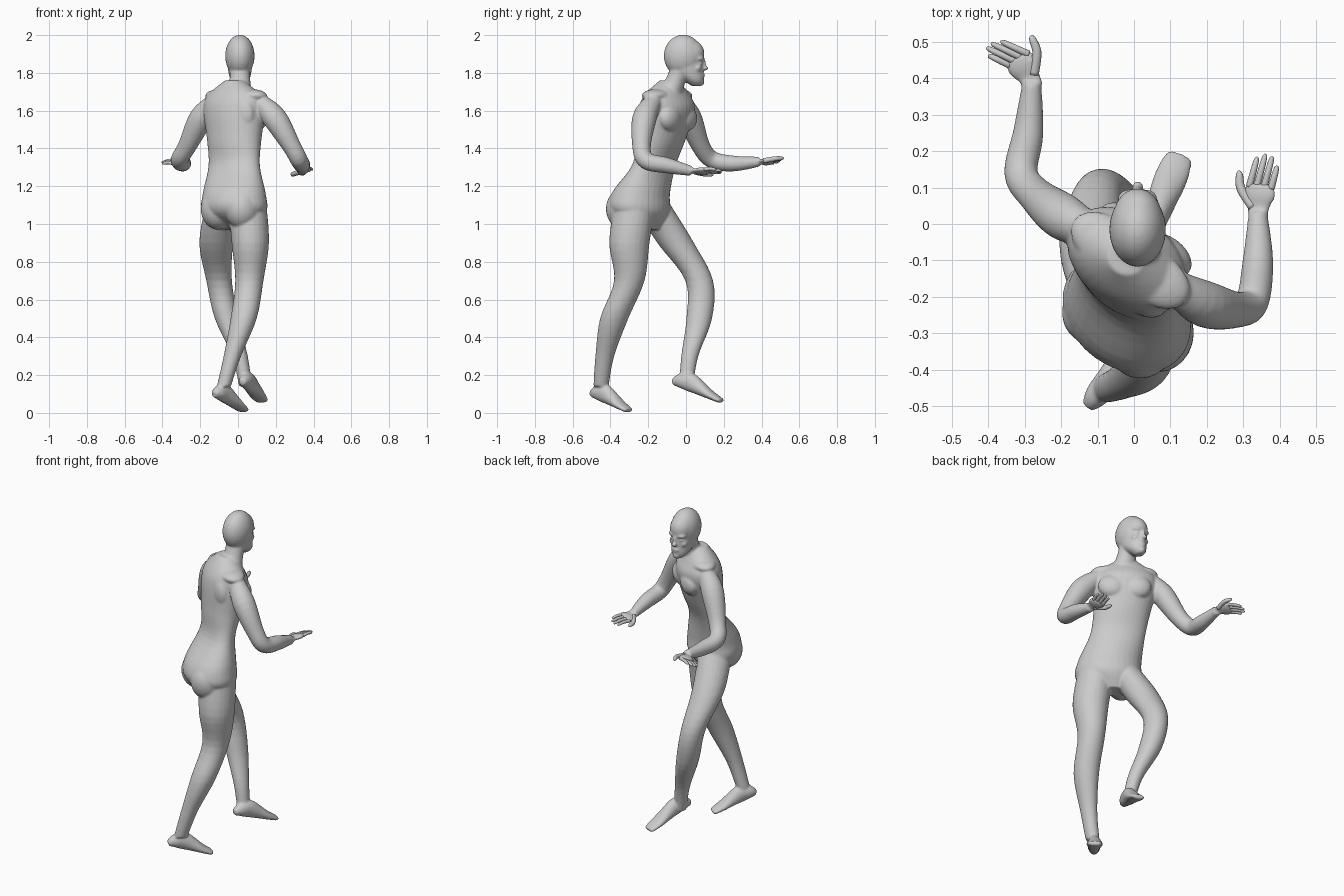
import bpy, bmesh, math
from mathutils import Vector, Matrix

cube = bpy.data.objects.get("Cube")
if cube:
    bpy.data.objects.remove(cube)

UP = Vector((0, 0, 1))
RIGHT = Vector((1, 0, 0))

grey = bpy.data.materials.new("plain_grey")
grey.use_nodes = True
grey.diffuse_color = (0.6, 0.6, 0.6, 1)
grey.node_tree.nodes["Principled BSDF"].inputs["Base Color"].default_value = grey.diffuse_color

# Everything added here is fused into one continuous skin at the end
skin = bmesh.new()


def spline(stations, steps=5):
    """Smooth curve through every station, radii included."""
    rows = [Vector(station) for station in stations]
    rows = [rows[0]] + rows + [rows[-1]]
    curve = []
    for before, start, end, after in zip(rows, rows[1:], rows[2:], rows[3:]):
        leave, arrive = (end - before) / 2, (after - start) / 2
        for k in range(steps):
            t = k / steps
            ease = t * t * (3 - 2 * t)
            curve.append(start.lerp(end, ease) + leave * (t * (1 - t) ** 2) - arrive * (t * t * (1 - t)))
    return curve + [rows[-1]]


def loft(bm, stations, side=RIGHT, level=False, sides=24):
    """Elliptical rings along a path: x, y, z, radius along side, radius across it."""
    rows = spline(stations)
    rings = []
    for i, row in enumerate(rows):
        ahead, behind = rows[min(i + 1, len(rows) - 1)], rows[max(i - 1, 0)]
        tangent = UP if level else Vector((ahead - behind)[:3]).normalized()
        u = (side - tangent * side.dot(tangent)).normalized()
        v = tangent.cross(u)
        angles = [math.tau * k / sides for k in range(sides)]
        rings.append([bm.verts.new(Vector(row[:3]) + u * (row[3] * math.cos(a)) + v * (row[4] * math.sin(a)))
                      for a in angles])
    for low, high in zip(rings, rings[1:]):
        for k in range(sides):
            n = (k + 1) % sides
            bm.faces.new((low[k], low[n], high[n], high[k]))
    bm.faces.new(rings[0][::-1])
    bm.faces.new(rings[-1])


def tube(bm, points, radii, side=RIGHT, flatness=1.0, **options):
    loft(bm, [(*p, r, r * flatness) for p, r in zip(points, radii)], side, **options)


def blob(centre, size, turn=0.0):
    """Stretched ball for a muscle or facial feature."""
    shape = Matrix.Translation(centre) @ Matrix.Rotation(turn, 4, "Z") @ Matrix.Diagonal((*size, 1))
    bmesh.ops.create_uvsphere(skin, u_segments=24, v_segments=16, radius=1, matrix=shape)


def finish(name, bm):
    mesh = bpy.data.meshes.new(name)
    bm.to_mesh(mesh)
    bm.free()
    mesh.materials.append(grey)
    mesh.shade_smooth()
    part = bpy.data.objects.new(name, mesh)
    bpy.context.collection.objects.link(part)
    return part


# Torso, turned toward its own right: y, z, half width, half depth
TURN = math.radians(-36)
across = Vector((math.cos(TURN), math.sin(TURN), 0))
forward = UP.cross(across)
TORSO = ((-.2, .97, .06, .05), (-.24, 1.06, .18, .14), (-.24, 1.16, .18, .14),
         (-.17, 1.31, .155, .09), (-.13, 1.45, .16, .11), (-.1, 1.6, .18, .125),
         (-.1, 1.68, .16, .1), (-.09, 1.76, .05, .05))
loft(skin, [(-.02, *station) for station in TORSO], across, level=True, sides=32)


def muscle_pair(y, z, spread, push, size):
    for sign in (-1, 1):
        blob(Vector((-.01, y, z)) + across * (sign * spread) + forward * push, size, TURN)


# Buttocks, chest, shoulder blades, shoulder slopes
muscle_pair(-.24, 1.08, .08, -.05, (.09, .1, .11))
muscle_pair(-.1, 1.56, .07, .07, (.08, .05, .07))
muscle_pair(-.1, 1.58, .08, -.06, (.08, .05, .1))
muscle_pair(-.1, 1.68, .09, 0, (.1, .07, .035))

# Neck, skull, forehead and jaw
tube(skin, [(0, -.1, 1.68), (.01, -.06, 1.75), (.01, -.02, 1.85)], (.08, .056, .055), level=True)
blob((.01, -.015, 1.89), (.078, .103, .112))
blob((.01, .015, 1.9), (.068, .083, .08))
JAW = ((.055, 1.73, .02, .025), (.04, 1.76, .048, .053), (.005, 1.81, .062, .088), (-.01, 1.9, .07, .1))
loft(skin, [(.01, *station) for station in JAW], level=True)

# Face: nose bridge and tip, lips, chin, then brows, eyes and cheeks
for y, z, size in ((.09, 1.845, (.012, .016, .035)), (.1, 1.825, (.016, .02, .012)),
                   (.087, 1.79, (.025, .015, .008)), (.083, 1.775, (.02, .015, .008)),
                   (.075, 1.75, (.022, .023, .02))):
    blob((.01, y, z), size)
for sign in (-1, 1):
    blob((.01 + sign * .03, .078, 1.875), (.028, .017, .01), sign * -.4)
    blob((.01 + sign * .03, .073, 1.85), (.015, .014, .009), sign * -.4)
    blob((.01 + sign * .035, .06, 1.825), (.022, .022, .02))

# Legs from ankle to hip, sharing heights and radii
HEIGHTS = (.14, .3, .5, .7, .9, 1.1)
GIRTHS = (.034, .042, .063, .068, .09, .092)
FOOT = ((0, .018, .018), (.12, .033, .038), (.3, .037, .05), (.5, .041, .04),
        (.75, .046, .024), (.95, .04, .015), (1, .03, .012))


def leg(path, bulk, heel, toe):
    points = [(x, y, z) for (x, y), z in zip(path, HEIGHTS)]
    tube(skin, points, [girth * bulk for girth in GIRTHS], flatness=1.08, level=True)
    # Foot stations: share of the sole, half width, half height
    heel, along = Vector(heel), Vector(toe) - Vector(heel)
    side = along.cross(UP).normalized()
    lift = side.cross(along).normalized()
    loft(skin, [(*(heel + along * t + lift * h), w, h) for t, w, h in FOOT], side)


leg(((-.075, -.45), (-.03, -.43), (.03, -.38), (.06, -.3), (.065, -.3), (.05, -.27)),
    1.1, (-.13, -.505, .08), (.03, -.305, 0))
leg(((.04, 0), (.01, .02), (-.06, .07), (-.1, .07), (-.115, -.055), (-.08, -.18)),
    1, (.02, -.075, .145), (.125, .185, .05))

# Arms from shoulder to wrist, sharing radii
ARM = (.045, .064, .049, .046, .042, .026)
right_arm = ((.11, -.17, 1.65), (.195, -.22, 1.56), (.285, -.235, 1.41),
             (.325, -.21, 1.335), (.34, -.1, 1.31), (.34, .03, 1.28))
left_arm = ((-.12, -.02, 1.65), (-.195, .02, 1.56), (-.27, .08, 1.41),
            (-.31, .14, 1.34), (-.29, .25, 1.32), (-.28, .39, 1.33))
tube(skin, right_arm, ARM, Vector((1, .6, 1)))
tube(skin, left_arm, ARM, Vector((1, -.6, 1)))

# Hands: a flat palm in the skin, with separate fanned fingers and a thumb
FINGERS = (("index", .085), ("middle", .095), ("ring", .09), ("little", .065))


def heading(degrees):
    return Vector((math.cos(math.radians(degrees)), math.sin(math.radians(degrees)), 0))


def finger(name, base, tip, radius, bend):
    points = [base, base.lerp(tip, .5) + bend, base.lerp(tip, .9), tip]
    bm = bmesh.new()
    tube(bm, points, [radius * share for share in (1, .9, .7, .2)], Vector((1, -1, .2)), sides=12)
    finish(name, bm)


def hand(label, wrist, palm_angle, finger_angle, sign, roll):
    wrist, reach, point = Vector(wrist), heading(palm_angle), heading(finger_angle)
    spread = reach.cross(UP) * sign + UP * roll
    tube(skin, [wrist + reach * t for t in (-.02, .02, .05, .08)],
         (.026, .034, .046, .038), spread, .35)
    for i, (part, length) in enumerate(FINGERS):
        knuckle = wrist + reach * .07 + spread * ((i - 1.5) * .02)
        finger(label + part + "_finger", knuckle, knuckle + point * length, .01, UP * .004)
    finger(label + "thumb", wrist + reach * .015 - spread * .015,
           wrist + reach * .11 - spread * .065, .014, spread * -.012)


hand("right_", right_arm[-1], 85, 75, 1, .3)
hand("left_", left_arm[-1], 120, 155, -1, -.3)

# Fuse the overlapping forms and soften the joins
body = finish("body", skin)
fuse = body.modifiers.new("fuse", "REMESH")
fuse.mode = "VOXEL"
fuse.voxel_size = .006
fuse.use_smooth_shade = True
soften = body.modifiers.new("soften", "SMOOTH")
soften.factor = .5
soften.iterations = 8
